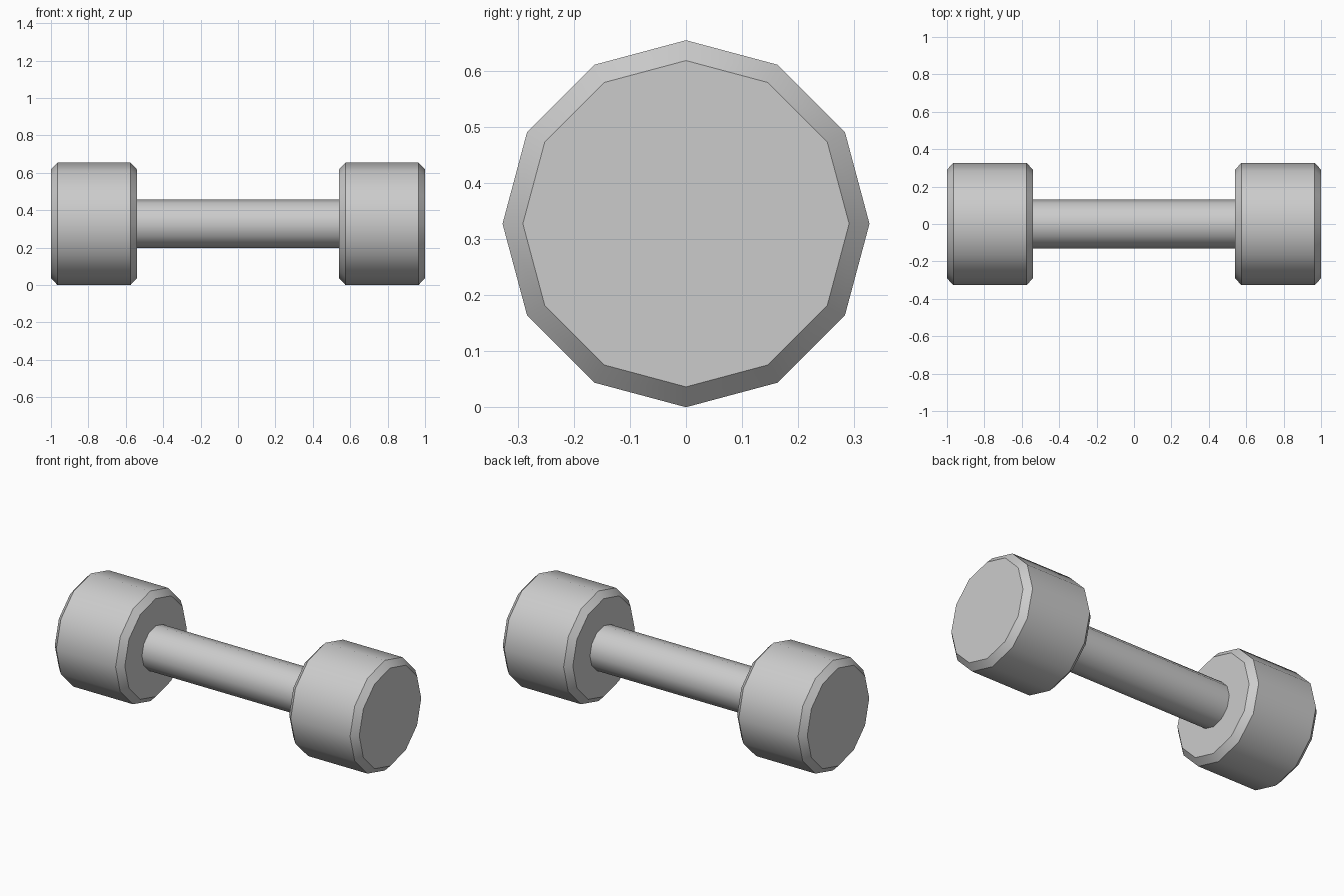
import bpy
import math

RADIUS = 0.327      # weight radius, also the height of the axis
CHAMFER = 0.035
SIDES = 12

cube = bpy.data.objects.get("Cube")
if cube:
    bpy.data.objects.remove(cube, do_unlink=True)

metal = bpy.data.materials.new("light_grey_metal")
metal.use_nodes = True
grey = (0.6, 0.6, 0.6, 1)
metal.diffuse_color = grey
metal.node_tree.nodes["Principled BSDF"].inputs["Base Color"].default_value = grey


def rod(name, x, radius, length, chamfer=0):
    """Cylinder lying along x, with a corner at the top and optional chamfered rims."""
    bpy.ops.mesh.primitive_cylinder_add(vertices=SIDES, radius=radius, depth=length)
    obj = bpy.context.object
    obj.name = name
    obj.rotation_euler = (0, math.pi / 2, 0)
    obj.location = (x, 0, RADIUS)
    bpy.ops.object.transform_apply(location=True, rotation=True)
    obj.data.materials.append(metal)
    if chamfer:
        bevel = obj.modifiers.new("rim_chamfer", 'BEVEL')
        bevel.width = chamfer
        bevel.segments = 1
        bevel.limit_method = 'ANGLE'
        bevel.angle_limit = math.radians(60)
        bpy.ops.object.modifier_apply(modifier=bevel.name)
    bpy.ops.object.shade_smooth_by_angle(angle=math.radians(40))
    return obj


# Handle bar running just inside both weights
rod("handle", 0, 0.13, 1.1)

# Chamfered weight at each end
for name, side in (("left_weight", 1), ("right_weight", -1)):
    rod(name, side * 0.77, RADIUS, 0.46, CHAMFER)
